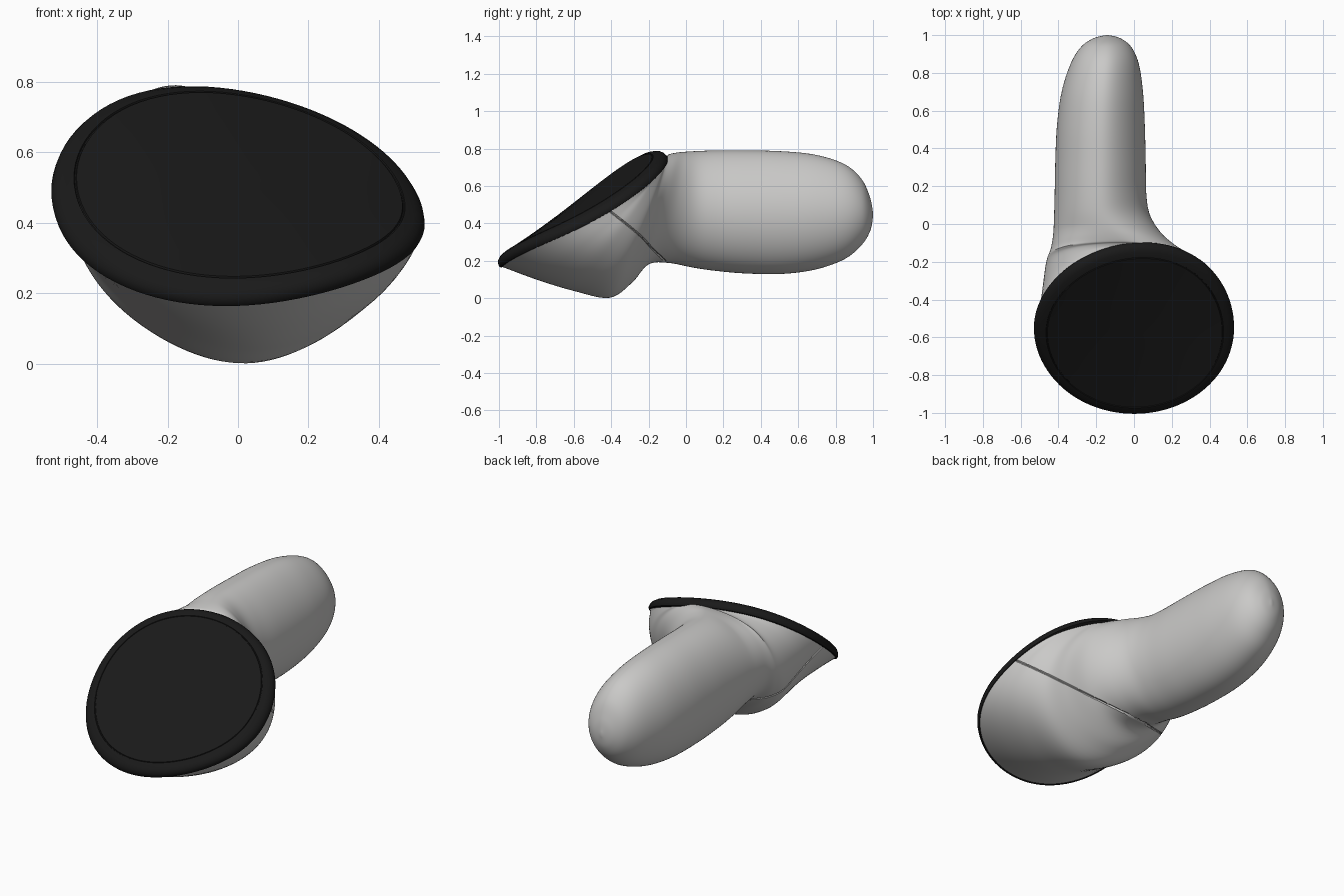
import bpy, bmesh, math
from mathutils import Vector

if "Cube" in bpy.data.objects:
    bpy.data.objects.remove(bpy.data.objects["Cube"])

N = 96


def material(name, rgb):
    m = bpy.data.materials.new(name)
    m.diffuse_color = (*rgb, 1)
    m.use_nodes = True
    m.node_tree.nodes["Principled BSDF"].inputs["Base Color"].default_value = m.diffuse_color
    return m


GREY = material("light grey shell", (0.59, 0.585, 0.575))
BLACK = material("soft black", (0.010, 0.010, 0.010))


def twist(x, y):
    # sideways lean of the face, stronger towards the back, with slightly drooping sides
    return (-0.09 * x - 0.28 * x * (y + 0.55)
            - 0.08 * x * x * max(0, 1 - ((y + 0.55) / 0.45) ** 2))


def loft(bm, rings):
    # skin a list of closed rings and cap both ends
    vs = [[bm.verts.new(p) for p in r] for r in rings]
    for a, b in zip(vs, vs[1:]):
        for i in range(len(a)):
            j = (i + 1) % len(a)
            bm.faces.new((a[i], a[j], b[j], b[i]))
    bm.faces.new(vs[0])
    bm.faces.new(vs[-1])
    bmesh.ops.recalc_face_normals(bm, faces=bm.faces)


def finish(bm, name, mat, angle):
    me = bpy.data.meshes.new(name)
    bm.to_mesh(me)
    bm.free()
    me.materials.append(mat)
    ob = bpy.data.objects.new(name, me)
    bpy.context.collection.objects.link(ob)
    bpy.ops.object.select_all(action='DESELECT')
    ob.select_set(True)
    bpy.context.view_layer.objects.active = ob
    bpy.ops.object.shade_smooth_by_angle(angle=math.radians(angle))
    return ob


def smooth_rows(rows, steps):
    # Catmull-Rom resampling of the section table
    out = []
    for i in range(len(rows) - 1):
        p0, p1, p2, p3 = (rows[max(0, min(len(rows) - 1, i + k))] for k in (-1, 0, 1, 2))
        for s in range(steps):
            t = s / steps
            out.append([0.5 * (2 * b + (c - a) * t + (2 * a - 5 * b + 4 * c - d) * t * t
                               + (3 * b - a - 3 * c + d) * t ** 3)
                        for a, b, c, d in zip(p0, p1, p2, p3)])
    return out + [rows[-1]]


# Shell: sections fan from the tilted face round into the handle
# top y, top z, bottom y, bottom z, left x, right x, face-shape weight
sections = [
    (-0.108, 0.744, -0.985, 0.168, -0.520, 0.522, 1.0),
    (-0.11, 0.746, -0.800, 0.100, -0.500, 0.500, 0.8),
    (-0.11, 0.750, -0.600, 0.040, -0.485, 0.470, 0.5),
    (-0.10, 0.757, -0.410, 0.002, -0.470, 0.405, 0.3),
    (-0.09, 0.767, -0.290, 0.080, -0.455, 0.325, 0.15),
    (-0.05, 0.777, -0.200, 0.180, -0.438, 0.230, 0.05),
    (0.00, 0.783, -0.090, 0.188, -0.427, 0.145, 0),
    (0.07, 0.787, 0.030, 0.165, -0.423, 0.087, 0),
    (0.17, 0.790, 0.150, 0.147, -0.420, 0.068, 0),
    (0.32, 0.790, 0.320, 0.132, -0.417, 0.065, 0),
    (0.52, 0.785, 0.520, 0.130, -0.408, 0.060, 0),
    (0.70, 0.765, 0.700, 0.155, -0.383, 0.050, 0),
    (0.85, 0.715, 0.850, 0.210, -0.335, 0.027, 0),
    (0.94, 0.635, 0.940, 0.285, -0.278, -0.015, 0),
    (0.985, 0.535, 0.985, 0.360, -0.210, -0.075, 0),
    (1.00, 0.455, 1.000, 0.435, -0.147, -0.137, 0),
]
rings = []
for ty, tz, by, bz, lx, rx, w in smooth_rows(sections, 6):
    bump = max(0, 4 * w * (1 - w))
    flank = min(1, 6 * max(0, w)) * (1 - w)
    ring = []
    for i in range(N):
        a = 2 * math.pi * i / N
        f = 0.5 + 0.5 * math.sin(a)
        c = math.cos(a)
        # narrower keel below, fuller upper left, trimmed upper right
        k = 1 - 0.25 * bump * (1 - f) ** 5
        k += 0.45 * flank * f ** 5 if c < 0 else -0.2 * (1 - w) * f ** 4
        x = (lx + rx) / 2 + (rx - lx) / 2 * c * k
        x += 0.05 * w * w * max(0, 2 * f - 1) ** 2 + 0.035 * bump * (1 - f) ** 3
        y = by + (ty - by) * f
        ring.append((x, y, bz + (tz - bz) * f + w * twist(x, y)))
    rings.append(ring)
bm = bmesh.new()
loft(bm, rings)

# Parting groove between front bowl and handle half
R, B, L = Vector((0.5, -0.40, 0.46)), Vector((-0.1, -0.12, 0.20)), Vector((-0.5, -0.56, 0.49))
n = (R - B).cross(L - B).normalized()
for off in (-0.006, 0.006, 0):
    bmesh.ops.bisect_plane(bm, geom=bm.verts[:] + bm.edges[:] + bm.faces[:],
                           plane_co=B + n * off, plane_no=n, dist=1e-5)
bm.normal_update()
for v, nv in [(v, v.normal.copy()) for v in bm.verts if abs((v.co - B).dot(n)) < 2e-5]:
    v.co -= nv * 0.007
finish(bm, "shell_with_handle", GREY, 35)

# Face pad: rounded rim, thin groove and flat centre, as scaled outlines
pad_normal = Vector((0.11, -0.64, 1)).normalized()
profile = [(0.90, -0.014), (0.97, -0.015), (0.993, -0.011), (1.0, 0.0), (0.993, 0.015),
           (0.975, 0.029), (0.94, 0.040), (0.887, 0.046), (0.883, 0.042), (0.877, 0.042),
           (0.873, 0.047), (0.7, 0.047), (0.45, 0.047), (0.2, 0.047), (0.03, 0.047)]
rings = []
for s, o in profile:
    ring = []
    for i in range(N):
        a = 2 * math.pi * i / N
        x = s * (0.53 * math.cos(a) + 0.05 * max(0, math.sin(a)) ** 2)
        y = -0.55 + s * 0.45 * math.sin(a)
        ring.append(Vector((x, y, 0.466 + 0.655 * (y + 0.55) + twist(x, y))) + pad_normal * o)
    rings.append(ring)
bm = bmesh.new()
loft(bm, rings)
finish(bm, "face_pad", BLACK, 40)
